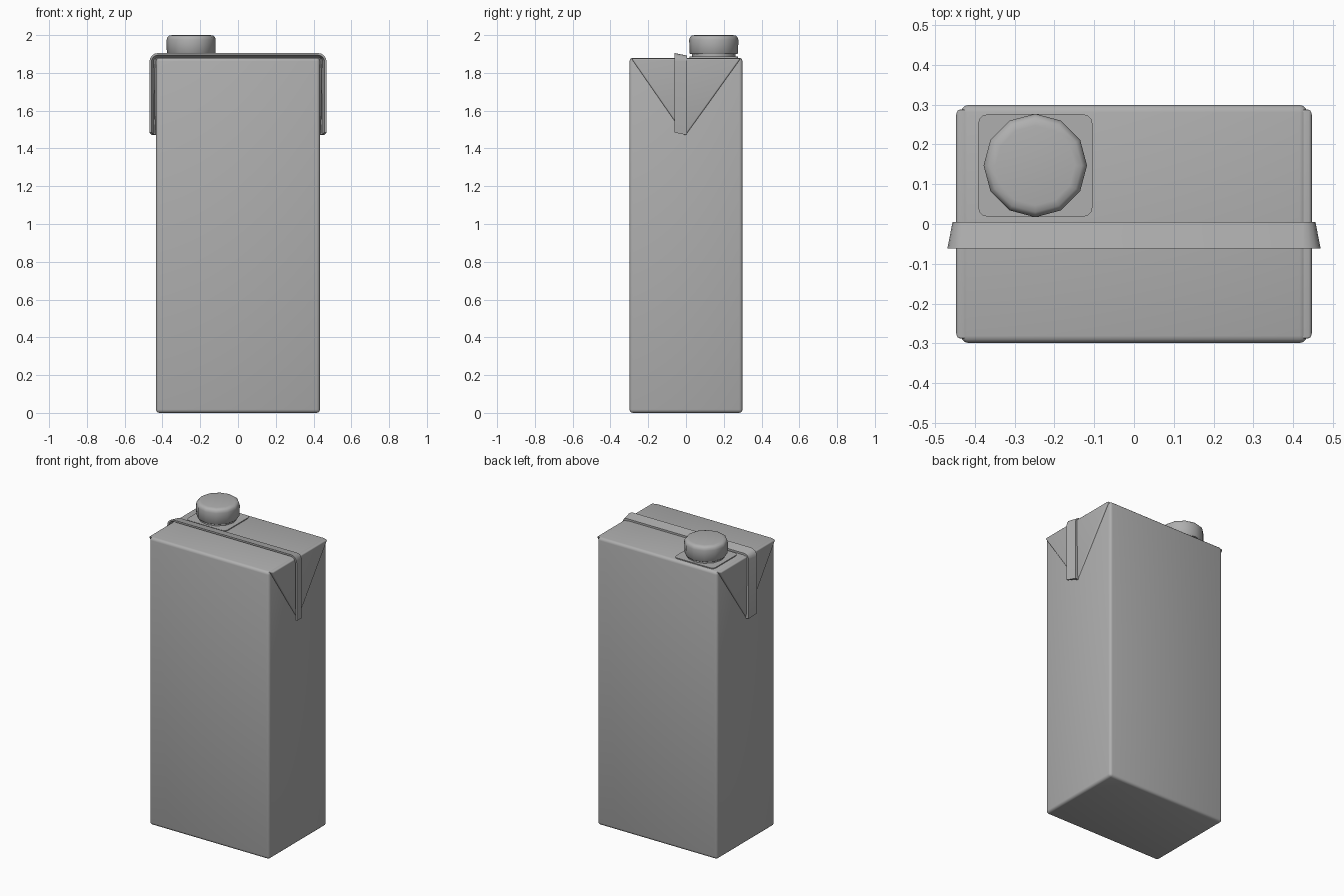
import bpy, bmesh, math

if "Cube" in bpy.data.objects:
    bpy.data.objects.remove(bpy.data.objects["Cube"])

# Dark grey carton material
grey = bpy.data.materials.new("carton_grey")
grey.diffuse_color = (0.43, 0.43, 0.43, 1)
grey.use_nodes = True
grey.node_tree.nodes["Principled BSDF"].inputs["Base Color"].default_value = grey.diffuse_color


def finish(name, bm, bevel=0, segments=2, angle=40):
    bmesh.ops.recalc_face_normals(bm, faces=bm.faces)
    if bevel:
        bmesh.ops.bevel(bm, geom=bm.edges[:], offset=bevel, segments=segments, profile=0.5, affect="EDGES")
    mesh = bpy.data.meshes.new(name)
    bm.to_mesh(mesh)
    bm.free()
    mesh.materials.append(grey)
    obj = bpy.data.objects.new(name, mesh)
    bpy.context.collection.objects.link(obj)
    bpy.ops.object.select_all(action="DESELECT")
    obj.select_set(True)
    bpy.context.view_layer.objects.active = obj
    bpy.ops.object.shade_smooth_by_angle(angle=math.radians(angle))
    return obj


def loft(rings):
    bm = bmesh.new()
    loops = [[bm.verts.new(p) for p in ring] for ring in rings]
    n = len(loops[0])
    for a, b in zip(loops, loops[1:]):
        for i in range(n):
            j = (i + 1) % n
            bm.faces.new((a[i], a[j], b[j], b[i]))
    bm.faces.new(loops[0])
    bm.faces.new(loops[-1])
    return bm


def rect(hx, hy, z):
    return [(-hx, -hy, z), (hx, -hy, z), (hx, hy, z), (-hx, hy, z)]


# Carton body
finish("carton_body", loft([rect(0.434, 0.299, 0), rect(0.434, 0.299, 1.88)]), 0.018, 3)

# Triangular side flaps, folded down from the top and thinning towards the tip
for side, name in ((1, "right_flap"), (-1, "left_flap")):
    def triangle(x, tip):
        return [(side * x, -0.29, 1.877), (side * x, 0.29, 1.877), (side * tip, -0.005, 1.465)]
    finish(name, loft([triangle(0.41, 0.41), triangle(0.447, 0.439)]), 0.008, 3)

# Top seam: a thin raised strip running over the top and down both sides
section = [(0.005, -0.008), (0.005, 0.014), (-0.062, 0.027), (-0.062, 0.016), (-0.012, 0.004), (-0.012, -0.008)]
half, top, radius = 0.442, 1.878, 0.018
path = [(half, 1.472, 1, 0)]
for i in range(5):
    a = math.radians(22.5 * i)
    c, s = math.cos(a), math.sin(a)
    path.append((half - radius + radius * c, top - radius + radius * s, c, s))
path += [(-x, z, -nx, nz) for x, z, nx, nz in reversed(path)]
rings = []
for k, (x, z, nx, nz) in enumerate(path):
    end = k in (0, len(path) - 1)
    rings.append([(x + nx * d, y, z + nz * d + (-0.2 * y if end else 0)) for y, d in section])
finish("top_seam", loft(rings))

# Square spout plate with rounded corners
ring = []
for cx, cy, start in ((1, 1, 0), (-1, 1, 90), (-1, -1, 180), (1, -1, 270)):
    for i in range(4):
        a = math.radians(start + 30 * i)
        ring.append((-0.248 + cx * 0.119 + 0.025 * math.cos(a), 0.147 + cy * 0.104 + 0.025 * math.sin(a)))
finish("spout_plate", loft([[(x, y, z) for x, y in ring] for z in (1.87, 1.886)]))

# Twelve-sided screw cap with a short neck
profile = [(0.115, 1.875), (0.115, 1.899), (0.123, 1.899), (0.129, 1.906), (0.13, 1.975),
           (0.126, 1.989), (0.117, 1.997), (0.1, 2.0)]
finish("cap", loft([[(-0.248 + r * math.cos(math.tau * i / 12), 0.147 + r * math.sin(math.tau * i / 12), z)
                     for i in range(12)] for r, z in profile]))
